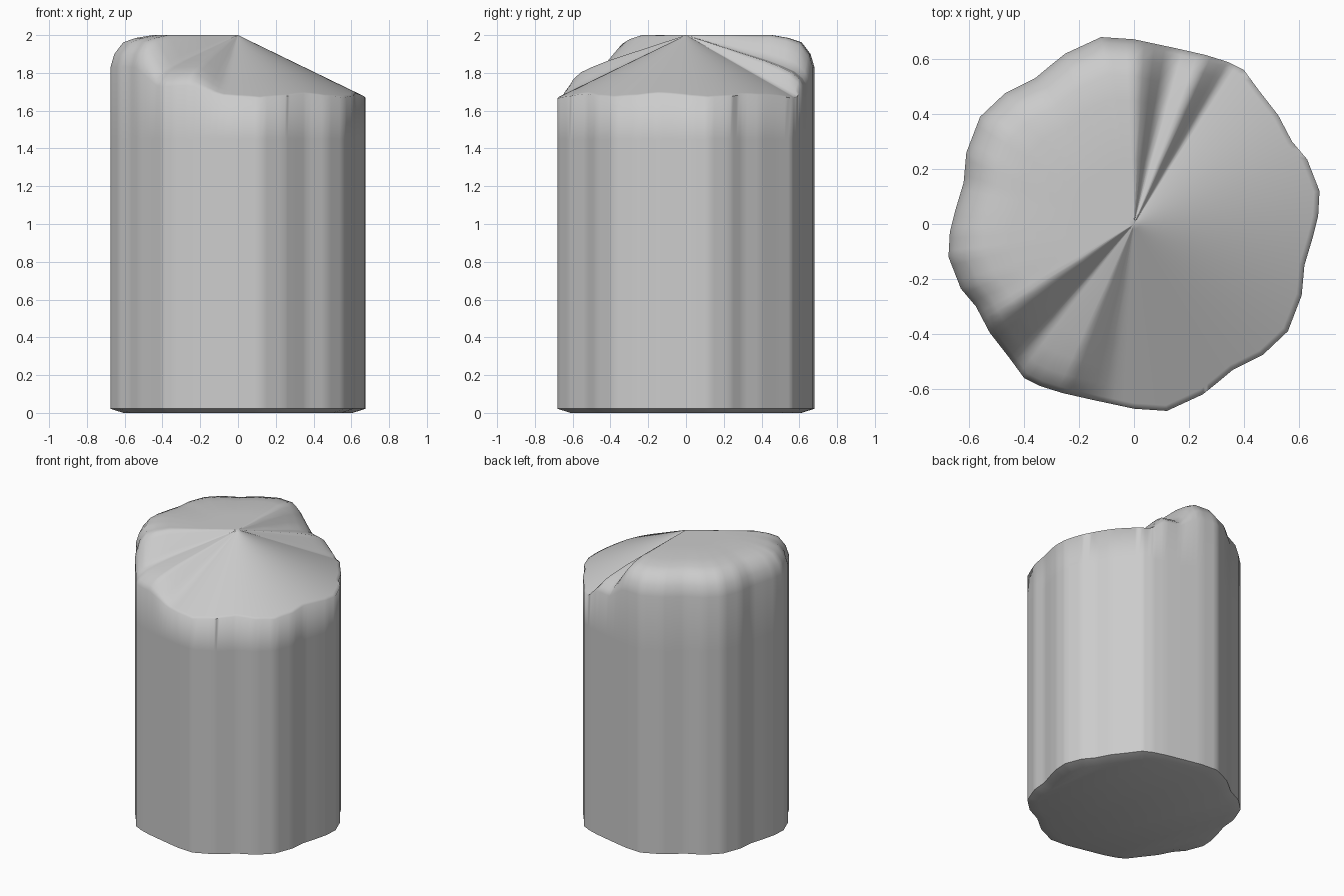
import bpy, bmesh, math

if "Cube" in bpy.data.objects:
    bpy.data.objects.remove(bpy.data.objects["Cube"])

# Half of the weathered outline; the other half is the same turned by 180 degrees
half = [(0.675, 0.12), (0.63, 0.235), (0.575, 0.30), (0.525, 0.395), (0.455, 0.485),
        (0.40, 0.56), (0.34, 0.59), (0.26, 0.615), (0.15, 0.64), (0.0, 0.672),
        (-0.12, 0.68), (-0.25, 0.62), (-0.30, 0.58), (-0.36, 0.53), (-0.47, 0.475),
        (-0.56, 0.39), (-0.61, 0.26), (-0.62, 0.15), (-0.65, 0.05), (-0.67, -0.03)]
outline = half + [(-x, -y) for x, y in half]

# Blend between the low sloped side (0) and the high flat side (1) by angle in degrees
steps = [(0, 0), (59, 0), (67, 0.38), (77, 0.38), (88, 1), (214, 1), (230, 0.38),
         (247, 0.38), (262, 0), (360, 0)]


def blend(angle):
    for (a, s), (b, t) in zip(steps, steps[1:]):
        if a <= angle <= b:
            return s + (t - s) * (angle - a) / (b - a)


# Resample the outline evenly between its corners
SUB = 4
pts = []
for i, (x, y) in enumerate(outline):
    x2, y2 = outline[(i + 1) % len(outline)]
    for k in range(SUB):
        f = k / SUB
        pts.append((x + (x2 - x) * f, y + (y2 - y) * f))

# Rings from bottom to top: radius factor, low side height, high side height
rings = [(0.90, 0.0, 0.0), (1.0, 0.022, 0.022), (1.0, 0.06, 0.06), (1.0, 1.45, 1.45),
         (1.0, 1.67, 1.83), (0.97, 1.69, 1.90), (0.90, 1.715, 1.962),
         (0.80, 1.75, 1.985), (0.67, 1.795, 2.0), (0.35, 1.90, 2.0), (0.03, 1.995, 2.0)]

bm = bmesh.new()
loops = []
for fac, low, high in rings:
    loop = []
    for x, y in pts:
        z = low
        if high != low:
            t = blend(math.degrees(math.atan2(y, x)) % 360)
            r = math.hypot(x, y) * fac
            cone = 2.0 - 0.485 * r
            z = cone + (high - cone) * t
        loop.append(bm.verts.new((x * fac, y * fac, z)))
    loops.append(loop)

n = len(pts)
for a, b in zip(loops, loops[1:]):
    for i in range(n):
        j = (i + 1) % n
        bm.faces.new((a[i], a[j], b[j], b[i]))

# Flat underside and the peak in the middle of the top
bm.faces.new(loops[0][::-1])
peak = bm.verts.new((0, 0, 2.0))
for i in range(n):
    bm.faces.new((loops[-1][i], loops[-1][(i + 1) % n], peak))
bmesh.ops.recalc_face_normals(bm, faces=bm.faces)

mesh = bpy.data.meshes.new("broken_stump")
bm.to_mesh(mesh)
bm.free()
stump = bpy.data.objects.new("broken_stump", mesh)
bpy.context.collection.objects.link(stump)
bpy.context.view_layer.objects.active = stump
stump.select_set(True)
bpy.ops.object.shade_smooth_by_angle(angle=math.radians(65))
